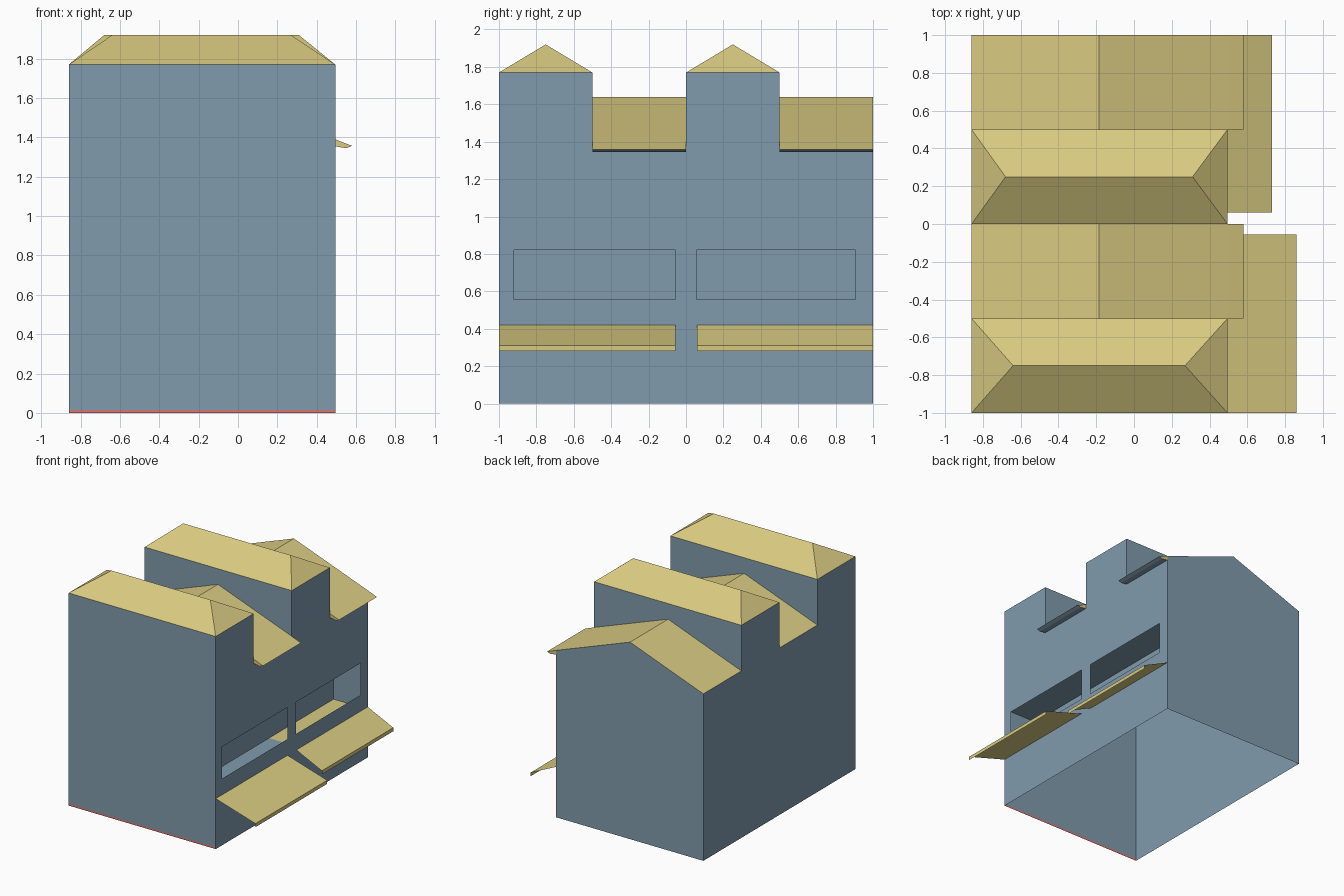
import bpy, bmesh
from mathutils import Vector

if "Cube" in bpy.data.objects:
    bpy.data.objects.remove(bpy.data.objects["Cube"])


def material(name, rgb):
    m = bpy.data.materials.new(name)
    m.diffuse_color = (*rgb, 1)
    m.use_nodes = True
    m.node_tree.nodes["Principled BSDF"].inputs["Base Color"].default_value = m.diffuse_color
    return m


BLUE = material("blue_wall", (0.22, 0.33, 0.42))
YELLOW = material("yellow_roof", (0.69, 0.59, 0.22))
RED = material("red_trim", (0.72, 0.18, 0.16))

XL, XR, XM = -0.86, 0.495, -0.185      # side walls and gable ridge
EAVE, RIDGE = 1.39, 1.64               # gable roof heights
TOWER, TOP = 1.77, 1.92                # tower wall top and hip ridge
TOWERS = [(-1, -0.5, -0.64, 0.27), (0, 0.5, -0.68, 0.31)]   # y0, y1, ridge ends
BAYS = [(-0.5, 0), (0.5, 1)]
WINDOWS = [(-0.92, -0.055), (0.055, 0.905)]
WZ = (0.555, 0.82)


def build(name, polys, centre, mats, rule=None, inward=False):
    """Object from polygons, each facing away from (or toward) a centre."""
    bm = bmesh.new()
    c = Vector(centre)
    for pts in polys:
        f = bm.faces.new([bm.verts.new(p) for p in pts])
        f.normal_update()
        away = f.normal.dot(f.calc_center_median() - c) > 0
        if away == inward:
            f.normal_flip()
        if rule:
            f.material_index = rule(f)
    bmesh.ops.remove_doubles(bm, verts=bm.verts, dist=1e-5)
    me = bpy.data.meshes.new(name)
    bm.to_mesh(me)
    bm.free()
    for m in mats:
        me.materials.append(m)
    ob = bpy.data.objects.new(name, me)
    bpy.context.collection.objects.link(ob)
    return ob


def rect_x(x, y0, y1, z0, z1):
    return [(x, y0, z0), (x, y1, z0), (x, y1, z1), (x, y0, z1)]


def rect_y(y, x0, x1, z0, z1):
    return [(x0, y, z0), (x1, y, z0), (x1, y, z1), (x0, y, z1)]


def rect_z(z, x0, x1, y0, y1):
    return [(x0, y0, z), (x1, y0, z), (x1, y1, z), (x0, y1, z)]


def prism(profile, y0, y1):
    """Closed solid from an x,z profile pulled along y."""
    n = len(profile)
    a = [(x, y0, z) for x, z in profile]
    b = [(x, y1, z) for x, z in profile]
    return [a, b] + [[a[i], a[(i + 1) % n], b[(i + 1) % n], b[i]] for i in range(n)]


# Outer walls: open underneath, window openings on the right side
walls = [rect_y(-1, XL, XR, 0.015, TOWER),
         [(XL, 1, 0), (XR, 1, 0), (XR, 1, EAVE), (XM, 1, RIDGE), (XL, 1, EAVE)],
         rect_x(XL, -1, 1, 0, EAVE),
         rect_x(XR, -1, 1, 0, WZ[0]), rect_x(XR, -1, 1, WZ[1], EAVE)]
edges = [-1] + [y for w in WINDOWS for y in w] + [1]
walls += [rect_x(XR, edges[i], edges[i + 1], *WZ) for i in (0, 2, 4)]
for y0, y1, _, _ in TOWERS:
    walls += [rect_x(x, y0, y1, EAVE, TOWER) for x in (XL, XR)]
build("outer_walls", walls, (XM, 0, 0.8), [BLUE])

# Red strip along the foot of the front wall
build("front_foot_strip", [rect_y(-1, XL, XR, 0, 0.015)], (0, 0, 0), [RED])

# Tower cheeks above the gables, and hip roofs
for i, (y0, y1, r0, r1) in enumerate(TOWERS, 1):
    ym = (y0 + y1) / 2
    cheeks = [[(XL, y, EAVE), (XM, y, RIDGE), (XR, y, EAVE), (XR, y, TOWER), (XL, y, TOWER)]
              for y in (y0, y1) if y != -1]
    build(f"tower_cheeks_{i}", cheeks, (XM, ym, 1.6), [BLUE])
    a, b = (r0, ym, TOP), (r1, ym, TOP)
    p, q, r, s = rect_z(TOWER, XL, XR, y0, y1)
    build(f"hip_roof_{i}", [[p, q, b, a], [r, s, a, b], [q, r, b], [s, p, a]],
          (XM, ym, 1.5), [YELLOW])

# Gable roofs with a small eave and a blue soffit on the right
for i, (y0, y1) in enumerate(BAYS, 1):
    ym = (y0 + y1) / 2
    slopes = [[(x, y0, EAVE), (x, y1, EAVE), (XM, y1, RIDGE), (XM, y0, RIDGE)] for x in (XL, XR)]
    build(f"gable_roof_{i}", slopes, (XM, ym, 1), [YELLOW])
    build(f"eave_{i}", prism([(XR, EAVE), (0.58, 1.357), (0.55, 1.345), (XR, 1.355)], y0, y1),
          (0.53, ym, 1.362), [YELLOW, BLUE], lambda f: int(f.normal.z < -0.1))

# Shallow room behind the windows
build("window_room", [rect_x(0.18, -1, 1, 0.4, 0.88), rect_z(0.88, 0.18, XR, -1, 1),
                      rect_z(0.4, 0.18, XR, -1, 0.15), rect_z(0.4, 0.18, XR, 0.15, 1)],
      (0.34, 0, 0.64), [BLUE, YELLOW],
      lambda f: int(f.normal.z > 0.5 and f.calc_center_median().y > 0.3), inward=True)

# Sloping canopies with a turned-down lip
for i, (y0, y1, x) in enumerate([(-1, -0.055, 0.86), (0.06, 1, 0.73)], 1):
    top = [(XR, y0, 0.42), (x, y0, 0.31), (x, y1, 0.31), (XR, y1, 0.42)]
    build(f"canopy_{i}", [top, rect_x(x, y0, y1, 0.28, 0.31)], (XR, (y0 + y1) / 2, 0.2), [YELLOW])
